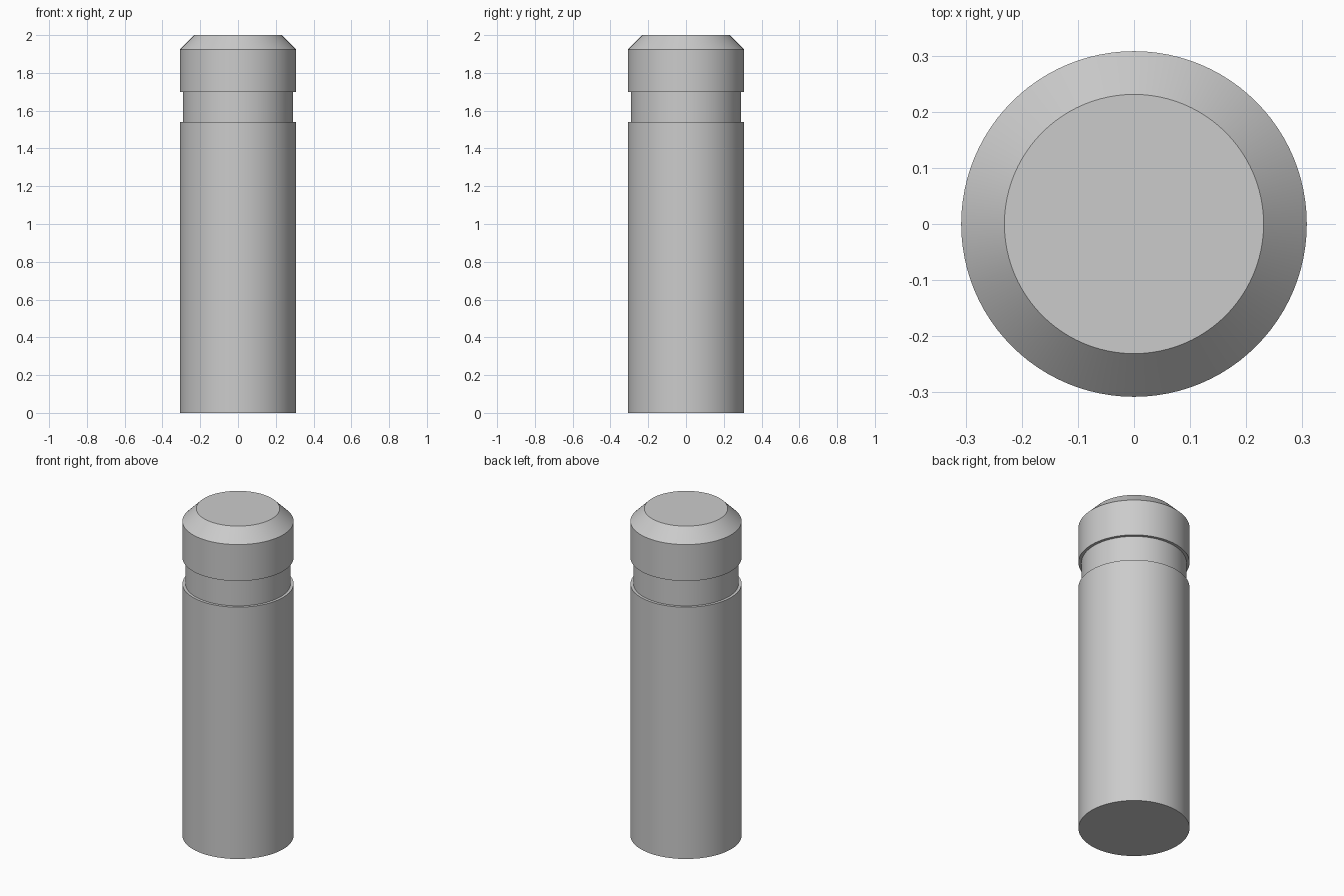
import bpy
import bmesh
from math import radians, tau
from mathutils import Matrix

cube = bpy.data.objects.get("Cube")
if cube:
    bpy.data.objects.remove(cube, do_unlink=True)

# Plain grey finish
grey = bpy.data.materials.new("plain_grey")
grey.use_nodes = True
colour = (0.6, 0.6, 0.6, 1)
grey.diffuse_color = colour
grey.node_tree.nodes["Principled BSDF"].inputs["Base Color"].default_value = colour

RADIUS = 0.308
GROOVE = 0.291
CHAMFER = 0.077
SIDES = 96

# Half profile of the post: shaft, groove, head and chamfered top
profile = [
    (RADIUS, 0), (RADIUS, 1.54),
    (GROOVE, 1.54), (GROOVE, 1.70),
    (RADIUS, 1.70), (RADIUS, 2 - CHAMFER),
    (RADIUS - CHAMFER, 2),
]


def lathe(name, points):
    """Turn a half profile about z and cap both ends."""
    bm = bmesh.new()
    rings = []
    for r, z in points:
        ring = bmesh.ops.create_circle(
            bm, segments=SIDES, radius=r, matrix=Matrix.Translation((0, 0, z)))
        rings.append(ring["verts"])
    for low, high in zip(rings, rings[1:]):
        for i in range(SIDES):
            j = (i + 1) % SIDES
            bm.faces.new((low[i], low[j], high[j], high[i]))
    bm.faces.new(rings[0])
    bm.faces.new(rings[-1])
    bmesh.ops.recalc_face_normals(bm, faces=bm.faces)
    mesh = bpy.data.meshes.new(name)
    bm.to_mesh(mesh)
    bm.free()
    mesh.materials.append(grey)
    obj = bpy.data.objects.new(name, mesh)
    bpy.context.collection.objects.link(obj)
    return obj


# Grooved post
post = lathe("grooved_post", profile)
bpy.ops.object.select_all(action="DESELECT")
post.select_set(True)
bpy.context.view_layer.objects.active = post
bpy.ops.object.shade_smooth_by_angle(angle=radians(30))
